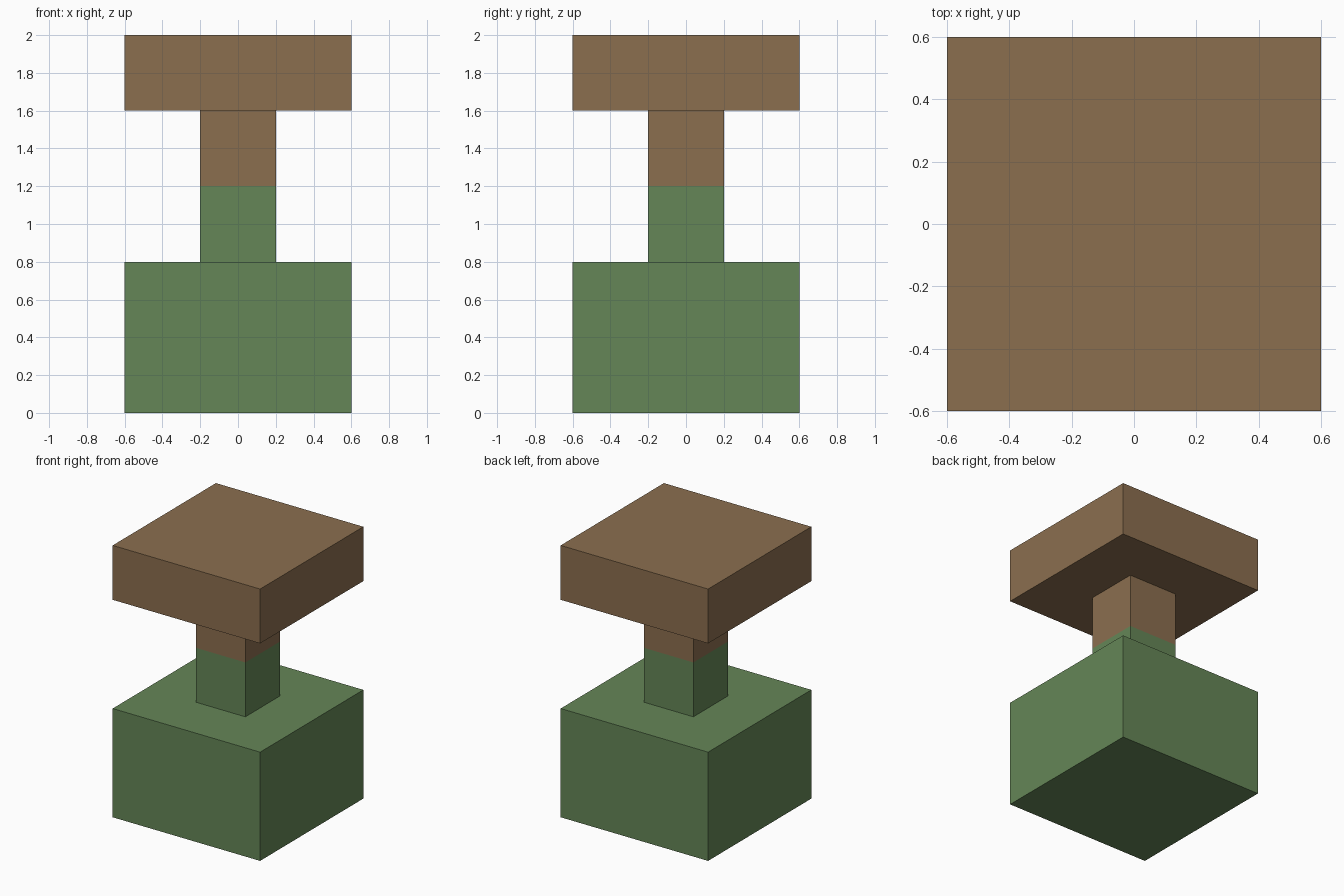
import bpy
import bmesh

cube = bpy.data.objects.get("Cube")
if cube:
    bpy.data.objects.remove(cube, do_unlink=True)


def make_material(name, rgb):
    mat = bpy.data.materials.new(name)
    mat.use_nodes = True
    color = (*rgb, 1.0)
    mat.diffuse_color = color
    mat.node_tree.nodes["Principled BSDF"].inputs["Base Color"].default_value = color
    return mat


green = make_material("moss green", (0.13, 0.24, 0.095))
brown = make_material("wood brown", (0.26, 0.158, 0.078))


def make_block(name, width, bottom, top, materials, split=None):
    """Square block; faces above the split height take the second material."""
    bm = bmesh.new()
    bmesh.ops.create_cube(bm, size=1)
    for v in bm.verts:
        v.co.x *= width
        v.co.y *= width
        v.co.z = top if v.co.z > 0 else bottom
    if split is not None:
        geom = bm.verts[:] + bm.edges[:] + bm.faces[:]
        bmesh.ops.bisect_plane(bm, geom=geom, plane_co=(0, 0, split), plane_no=(0, 0, 1))
        for f in bm.faces:
            f.material_index = int(f.calc_center_median().z > split)
    mesh = bpy.data.meshes.new(name)
    bm.to_mesh(mesh)
    bm.free()
    for mat in materials:
        mesh.materials.append(mat)
    obj = bpy.data.objects.new(name, mesh)
    bpy.context.collection.objects.link(obj)
    return obj


# Heavy base, two-tone post and flat top slab
make_block("base", 1.2, 0.0, 0.8, [green])
make_block("post", 0.4, 0.8, 1.6, [green, brown], split=1.2)
make_block("top_slab", 1.2, 1.6, 2.0, [brown])
